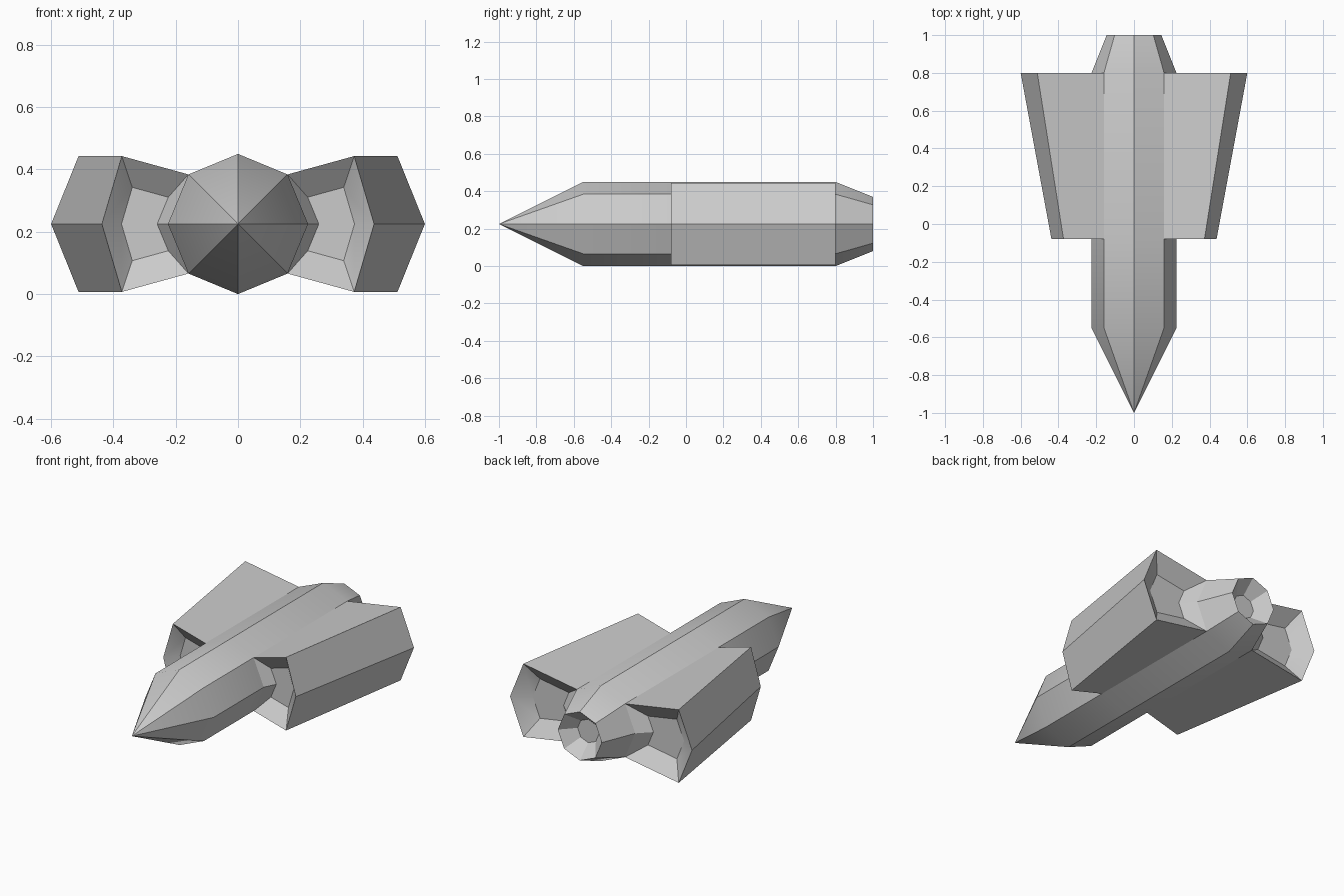
import bpy, bmesh, math

if "Cube" in bpy.data.objects:
    bpy.data.objects.remove(bpy.data.objects["Cube"])

ZC = 0.225          # height of the long axis
R = 0.225           # fuselage radius


def loft(name, rings, skip=lambda seg, side: False, tip=None):
    """Bridge equal-sized rings of points; first end is a tip or a cap."""
    bm = bmesh.new()
    rows = [[bm.verts.new(p) for p in ring] for ring in rings]
    n = len(rows[0])
    for s, (a, b) in enumerate(zip(rows, rows[1:])):
        for i in range(n):
            j = (i + 1) % n
            if not skip(s, i):
                bm.faces.new((a[i], a[j], b[j], b[i]))
    if tip:
        t = bm.verts.new(tip)
        for i in range(n):
            bm.faces.new((t, rows[0][(i + 1) % n], rows[0][i]))
    else:
        bm.faces.new(rows[0][::-1])
    bm.faces.new(rows[-1])
    bmesh.ops.recalc_face_normals(bm, faces=bm.faces)
    me = bpy.data.meshes.new(name)
    bm.to_mesh(me)
    bm.free()
    ob = bpy.data.objects.new(name, me)
    bpy.context.collection.objects.link(ob)
    bpy.ops.object.select_all(action='DESELECT')
    ob.select_set(True)
    bpy.context.view_layer.objects.active = ob
    bpy.ops.object.shade_smooth_by_angle(angle=math.radians(30))
    return ob


def octagon(y, r):
    return [(r * math.cos(k * math.pi / 4), y, ZC + r * math.sin(k * math.pi / 4))
            for k in range(8)]


# fuselage: pointed nose, octagonal body, tapered tail with sunken nozzle;
# the side panels under the pods are left open (sides 0, 3, 4, 7)
loft("fuselage",
     [octagon(-0.55, R), octagon(-0.08, R), octagon(0.8, R),
      octagon(1.0, 0.145), octagon(0.92, 0.07)],
     skip=lambda s, i: s == 1 and i in (0, 3, 4, 7),
     tip=(0, -1, ZC))


def pod_section(y, shoulder, outer, side, scale=1.0, centre=0.0):
    h = R * math.sqrt(0.5)
    pts = [(R, 0), (h, h), (shoulder, 0.218), (outer, 0),
           (shoulder, -0.218), (h, -h)]
    return [(side * (centre + (x - centre) * scale), y, ZC + z * scale)
            for x, z in pts]


# side pods: flaring hexagonal ducts with recessed front and rear openings
for side, label in ((1, "right"), (-1, "left")):
    loft(label + "_engine_pod",
         [pod_section(-0.01, 0.373, 0.437, side, 0.54, 0.3),
          pod_section(-0.08, 0.373, 0.437, side),
          pod_section(0.8, 0.512, 0.6, side),
          pod_section(0.73, 0.512, 0.6, side, 0.54, 0.38)],
         skip=lambda s, i: s == 1 and i in (0, 5))
